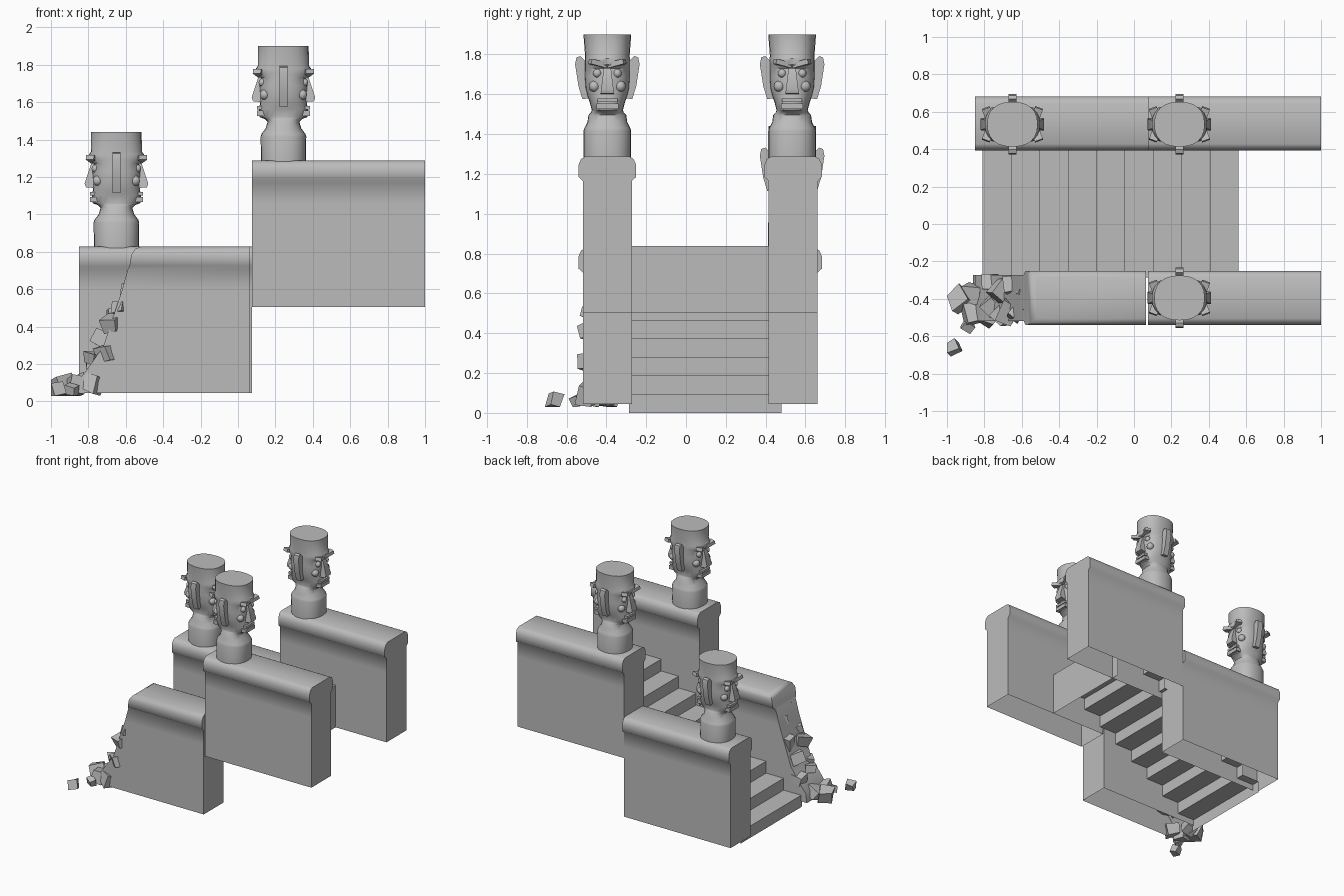
import bpy, bmesh, math, random
from mathutils import Matrix, Vector, Euler

default = bpy.data.objects.get("Cube")
if default:
    bpy.data.objects.remove(default, do_unlink=True)

# One grey stone material
stone = bpy.data.materials.new("grey stone")
stone.use_nodes = True
grey = (0.5, 0.5, 0.5, 1)
stone.diffuse_color = grey
stone.node_tree.nodes["Principled BSDF"].inputs["Base Color"].default_value = grey


def to_mesh(bm, name, angle):
    """Turn a bmesh into a mesh, smooth below the given angle."""
    bmesh.ops.recalc_face_normals(bm, faces=bm.faces)
    mesh = bpy.data.meshes.new(name)
    bm.to_mesh(mesh)
    bm.free()
    mesh.materials.append(stone)
    mesh.shade_smooth()
    mesh.set_sharp_from_angle(angle=math.radians(angle))
    return mesh


def place(name, mesh, location=(0, 0, 0)):
    obj = bpy.data.objects.new(name, mesh)
    obj.location = location
    bpy.context.collection.objects.link(obj)
    return obj


def bridge(bm, a, b, closed=True):
    """Join two equal rows of vertices with quads."""
    n = len(a)
    for i in range(n if closed else n - 1):
        j = (i + 1) % n
        bm.faces.new((a[i], a[j], b[j], b[i]))


def prism(bm, rows):
    """Solid from two matching outlines."""
    a, b = [[bm.verts.new(p) for p in row] for row in rows]
    bridge(bm, a, b)
    bm.faces.new(a)
    bm.faces.new(b)


def block(bm, centre, size, rotation=(0, 0, 0)):
    matrix = Matrix.LocRotScale(Vector(centre), Euler(rotation), Vector(size))
    return bmesh.ops.create_cube(bm, size=1, matrix=matrix)["verts"]


# Walls: a capped cross-section swept along x, open underneath
SECTION = [(0, .123), (.07, .123), (.15, .123), (.25, .123), (.4, .123),
           (.55, .123), (.66, .123), (.68, .145), (.74, .145),
           (.77, .132), (.782, .11)]
BREAK = [0, .01, .07, .14, .19, .24, .27, .28, .29, .31, .34]


def wall(name, x0, x1, y, z, broken=False):
    bm = bmesh.new()
    rows = []
    for side in (-1, 1):
        for end in (0, 1):
            row = []
            for (h, half), cut in zip(SECTION, BREAK):
                x = x1 if end else x0 + (cut if broken else 0)
                row.append(bm.verts.new((x, y + side * half, z + h)))
            rows.append(row)
    front0, front1, back0, back1 = rows
    for a, b in ((front0, front1), (front1, back1), (back1, back0), (back0, front0)):
        bridge(bm, a, b, closed=False)
    bm.faces.new([row[-1] for row in (front0, front1, back1, back0)])
    place(name, to_mesh(bm, name, 50))


FRONT, BACK = -.395, .538
wall("upper_front_wall", .075, 1, FRONT, .505)
wall("upper_back_wall", .075, 1, BACK, .505)
wall("lower_back_wall", -.85, .075, BACK, .045)
wall("lower_front_wall", -.86, .065, FRONT, .045, broken=True)

# Stairs: folded sheet of treads and risers with a closing panel behind
STEPS, RUN, RISE = 9, .152, .093
bm = bmesh.new()
profile = [(-.81, 0)]
for i in range(STEPS):
    profile.append((-.81 + i * RUN, (i + 1) * RISE))
    profile.append((-.81 + (i + 1) * RUN, (i + 1) * RISE))
profile.append((-.81 + STEPS * RUN, .505))
near, far = [[bm.verts.new((x, y, z)) for x, z in profile] for y in (-.285, .48)]
bridge(bm, near, far, closed=False)
place("stairs", to_mesh(bm, "stairs", 20))

# Statue: lofted plinth, neck and skull
bm = bmesh.new()
RINGS = [(0, .12, .12), (.135, .122, .12), (.15, .118, .115), (.18, .095, .1),
         (.215, .085, .095), (.23, .1, .082), (.24, .128, .078),
         (.285, .132, .09), (.31, .125, .1), (.35, .125, .11),
         (.41, .13, .114), (.45, .122, .113), (.47, .145, .113),
         (.5, .148, .113), (.515, .136, .112), (.62, .135, .12)]
SIDES = 24
last = None
for z, rx, ry in RINGS:
    ring = []
    for i in range(SIDES):
        t = math.tau * i / SIDES
        c, s = math.cos(t), math.sin(t)
        ring.append(bm.verts.new((rx * math.copysign(abs(c) ** .85, c),
                                  ry * math.copysign(abs(s) ** .85, s), z)))
    if last:
        bridge(bm, last, ring)
    last = ring
bm.faces.new(last)

# Two identical faces looking along x, and an ear on each side
NOSE = [(.11, .46), (.135, .45), (.17, .345), (.163, .325), (.11, .32)]
EAR = [(.095, .3), (.125, .295), (.145, .36), (.162, .47), (.155, .505),
       (.135, .512), (.095, .47)]
for s in (-1, 1):
    prism(bm, [[(s * x, side * (.034 - (z - .32) * .12), z) for x, z in NOSE]
               for side in (-1, 1)])
    prism(bm, [[(x, s * y, z) for y, z in EAR] for x in (-.022, .022)])
    # lips and chin
    block(bm, (s * .122, 0, .29), (.04, .1, .018))
    block(bm, (s * .12, 0, .26), (.045, .11, .028))
    for side in (-1, 1):
        # frowning brow, eye, cheek
        block(bm, (s * .128, side * .048, .475), (.045, .085, .026),
              (side * .25, 0, -s * side * .35))
        for (x, y, z), size in (((.112, .05, .425), .022), ((.1, .065, .36), .028)):
            bmesh.ops.create_uvsphere(
                bm, u_segments=10, v_segments=6, radius=size,
                matrix=Matrix.Translation((s * x, side * y, z)))
statue = to_mesh(bm, "statue", 40)
place("upper_front_statue", statue, (.243, FRONT, 1.28))
place("upper_back_statue", statue, (.243, BACK - .005, 1.28))
place("lower_back_statue", statue, (-.65, BACK - .005, .82))

# Rubble: chipped stones down the broken edge and on the ground
random.seed(4)
STONES = [(-.54, -.44, .67, .09), (-.58, -.35, .59, .07), (-.63, -.48, .5, .06),
          (-.67, -.47, .42, .09), (-.65, -.33, .45, .08), (-.7, -.49, .26, .08),
          (-.71, -.36, .33, .08), (-.77, -.44, .23, .07), (-.77, -.31, .2, .08),
          (-.78, -.49, .09, .09), (-.87, -.48, .08, .09), (-.86, -.37, .09, .08),
          (-.94, -.4, .08, .09), (-.89, -.55, .06, .05), (-.97, -.66, .06, .06)]
bm = bmesh.new()
for x, y, z, size in STONES:
    turn = [random.uniform(-.4, .4) for _ in range(2)] + [random.uniform(0, 3)]
    dims = [size * random.uniform(.85, 1.2) for _ in range(3)]
    for v in block(bm, (x, y, z), dims, turn):
        v.co += Vector([random.uniform(-.1, .1) * size for _ in range(3)])
        v.co.z = max(v.co.z, .03)
        v.co.x = max(v.co.x, -1)
place("rubble", to_mesh(bm, "rubble", 20))
